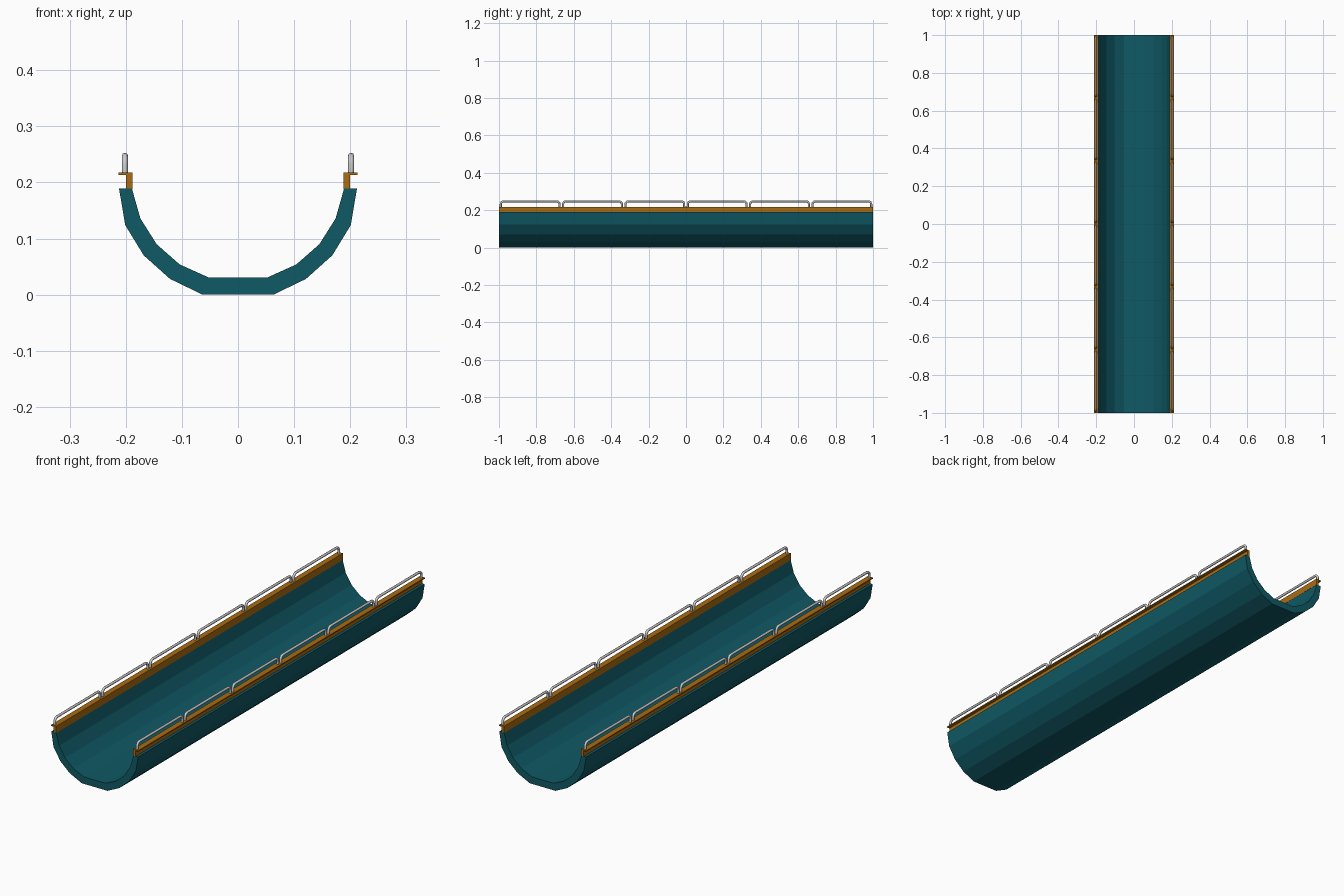
import bpy, bmesh, math

if "Cube" in bpy.data.objects:
    bpy.data.objects.remove(bpy.data.objects["Cube"])


def material(name, color):
    m = bpy.data.materials.new(name)
    m.diffuse_color = (*color, 1)
    m.use_nodes = True
    m.node_tree.nodes["Principled BSDF"].inputs["Base Color"].default_value = m.diffuse_color
    return m


def extrude_profile(name, pts, mat, y0=-1.0, y1=1.0):
    """Extrude a closed (x, z) profile along y."""
    bm = bmesh.new()
    face = bm.faces.new([bm.verts.new((x, y0, z)) for x, z in pts])
    ext = bmesh.ops.extrude_face_region(bm, geom=[face], use_keep_orig=True)
    verts = [e for e in ext["geom"] if isinstance(e, bmesh.types.BMVert)]
    bmesh.ops.translate(bm, verts=verts, vec=(0, y1 - y0, 0))
    bmesh.ops.recalc_face_normals(bm, faces=bm.faces)
    me = bpy.data.meshes.new(name)
    bm.to_mesh(me)
    bm.free()
    ob = bpy.data.objects.new(name, me)
    bpy.context.collection.objects.link(ob)
    me.materials.append(mat)
    return ob


teal = material("teal_shell", (0.005, 0.1, 0.13))
amber = material("amber_rail", (0.4, 0.15, 0.006))

# Faceted trough shell: half profiles mirrored across x
outer = [(0.063, 0.0), (0.121, 0.028), (0.168, 0.07), (0.201, 0.124), (0.212, 0.189)]
inner = [(0.189, 0.189), (0.174, 0.136), (0.145, 0.09), (0.104, 0.054), (0.053, 0.031)]
half = outer + inner
extrude_profile("trough_shell", half + [(-x, z) for x, z in reversed(half)], teal)

# L-shaped rails along both rims
rail = [(0.188, 0.188), (0.2, 0.188), (0.2, 0.213), (0.213, 0.213), (0.213, 0.218), (0.188, 0.218)]
for side, s in (("left", -1), ("right", 1)):
    extrude_profile(side + "_rail", [(s * x, z) for x, z in rail], amber)

# Bent-rod hoops standing on the rails, six per side
R, TOP, BASE, BEND, COUNT = 0.0055, 0.253, 0.215, 0.016, 6
pitch = 2.0 / COUNT
reach = pitch / 2 - 0.004 - R
arc = [(reach - BEND + BEND * math.cos(a), TOP - R - BEND + BEND * math.sin(a))
       for a in (math.pi / 2 * i / 4 for i in range(5))]
right_half = [(reach, BASE)] + arc
path = right_half + [(-y, z) for y, z in reversed(right_half)]

curve = bpy.data.curves.new("hoop_path", "CURVE")
curve.dimensions = "3D"
curve.bevel_depth = R
curve.bevel_resolution = 2
curve.use_fill_caps = True
spline = curve.splines.new("POLY")
spline.points.add(len(path) - 1)
for p, (y, z) in zip(spline.points, path):
    p.co = (0, y, z, 1)
hoop = bpy.data.objects.new("hoop", curve)
bpy.context.collection.objects.link(hoop)
bpy.context.view_layer.objects.active = hoop
hoop.select_set(True)
bpy.ops.object.convert(target="MESH")
hoop = bpy.context.view_layer.objects.active
bpy.ops.object.shade_smooth_by_angle(angle=math.radians(50))

for side, s in (("left", -1), ("right", 1)):
    for i in range(COUNT):
        ob = hoop.copy()
        ob.name = f"{side}_hoop_{i + 1}"
        ob.location = (s * 0.2015, -1 + pitch * (i + 0.5), 0)
        bpy.context.collection.objects.link(ob)
bpy.data.objects.remove(hoop)
